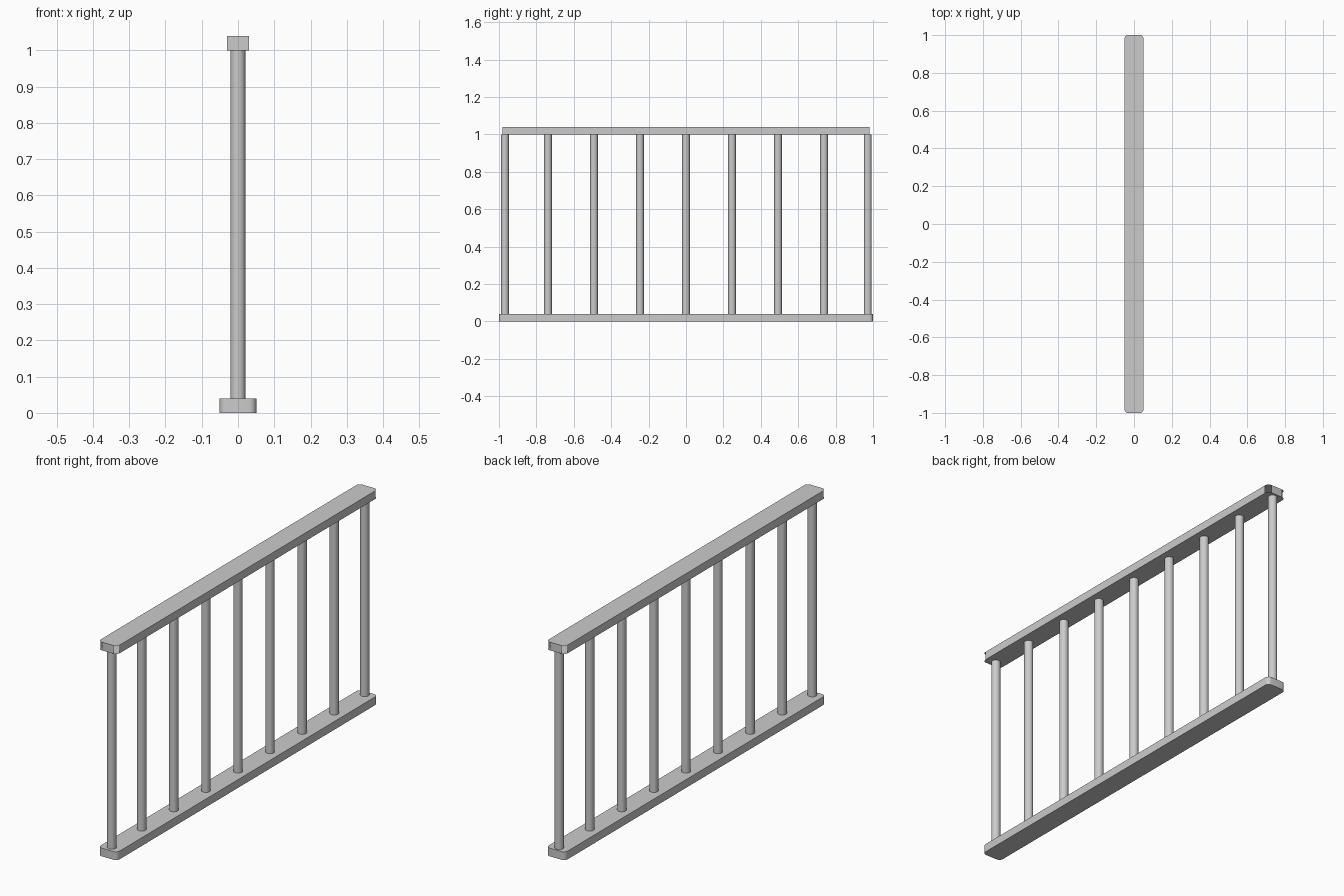
import bpy, bmesh, math

cube = bpy.data.objects.get("Cube")
if cube:
    bpy.data.objects.remove(cube, do_unlink=True)

# Single grey metal
metal = bpy.data.materials.new("grey_metal")
metal.use_nodes = True
grey = (0.6, 0.6, 0.6, 1)
metal.diffuse_color = grey
metal.node_tree.nodes["Principled BSDF"].inputs["Base Color"].default_value = grey


def finish(name, bm):
    mesh = bpy.data.meshes.new(name)
    bm.to_mesh(mesh)
    bm.free()
    mesh.materials.append(metal)
    obj = bpy.data.objects.new(name, mesh)
    bpy.context.collection.objects.link(obj)
    bpy.ops.object.select_all(action="DESELECT")
    obj.select_set(True)
    bpy.context.view_layer.objects.active = obj
    bpy.ops.object.shade_smooth_by_angle(angle=math.radians(35))
    return obj


def rail(name, z0, z1, closed_corners, hx=0.051, hy=1.0, r=0.02, steps=6):
    """Flat bar with rounded plan corners; the corner walls can be left open."""
    outline = []
    for quarter, (sx, sy) in enumerate(((1, 1), (-1, 1), (-1, -1), (1, -1))):
        for i in range(steps + 1):
            a = math.pi / 2 * (quarter + i / steps)
            outline.append((sx * (hx - r) + r * math.cos(a),
                            sy * (hy - r) + r * math.sin(a)))
    bm = bmesh.new()
    low = [bm.verts.new((x, y, z0)) for x, y in outline]
    high = [bm.verts.new((x, y, z1)) for x, y in outline]
    bm.faces.new(low[::-1])
    bm.faces.new(high)
    n = len(outline)
    for i in range(n):
        straight = i % (steps + 1) == steps
        if straight or closed_corners:
            j = (i + 1) % n
            bm.faces.new((low[i], low[j], high[j], high[i]))
    return finish(name, bm)


# Rails: the handrail has open corners
rail("bottom_rail", 0, 0.04, True)
rail("top_rail", 1.0, 1.04, False)

# Evenly spaced balusters, with the end ones pulled inside the rails
spots = [-0.968] + [0.246 * k for k in range(-3, 4)] + [0.972]
for number, y in enumerate(spots, 1):
    bm = bmesh.new()
    bmesh.ops.create_cone(bm, cap_ends=True, segments=32, radius1=0.0205,
                          radius2=0.0205, depth=0.96)
    bmesh.ops.translate(bm, verts=bm.verts, vec=(0, y, 0.52))
    finish(f"baluster_{number}", bm)
